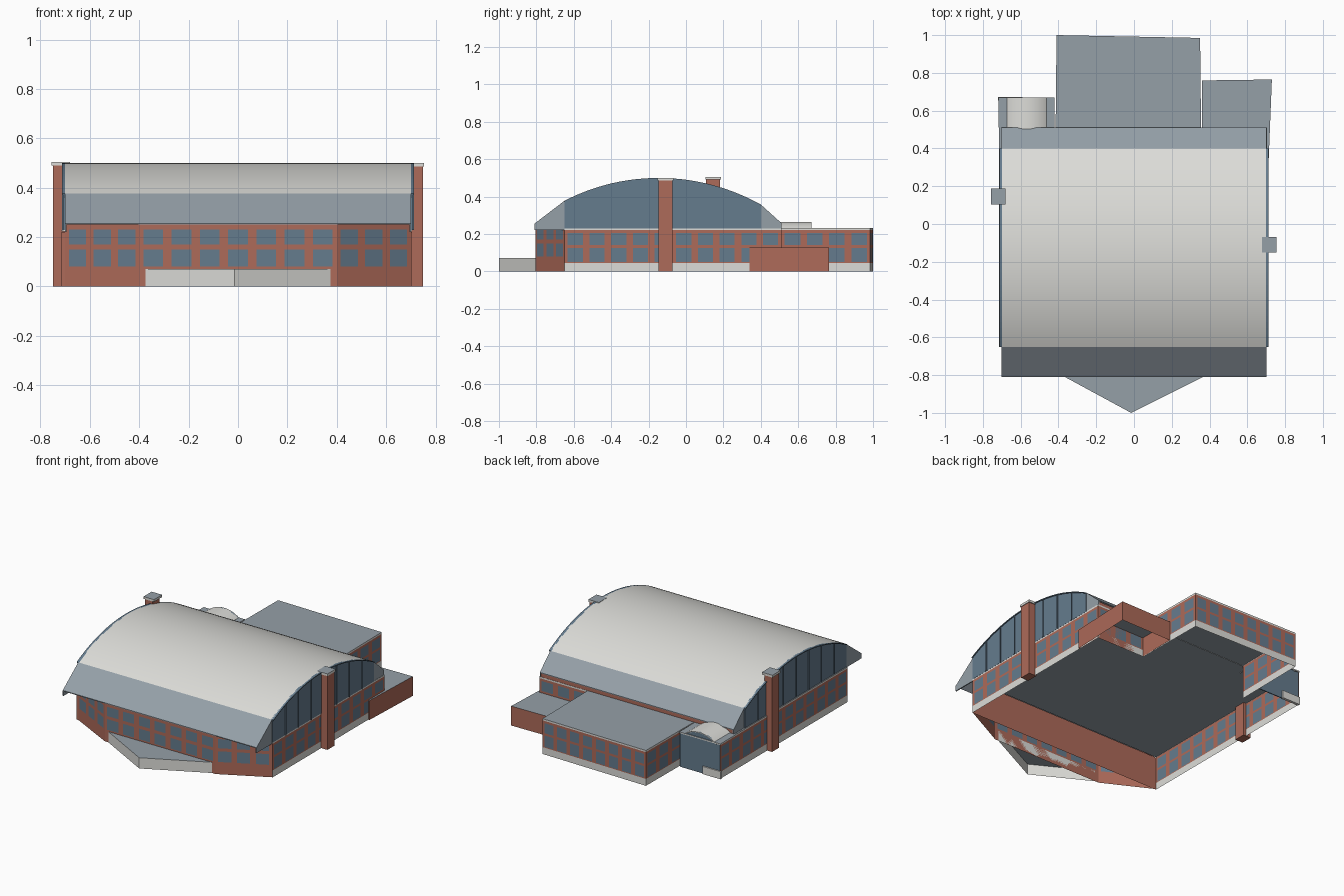
import bpy, bmesh, math

cube = bpy.data.objects.get("Cube")
if cube:
    bpy.data.objects.remove(cube, do_unlink=True)


def material(name, rgb):
    m = bpy.data.materials.new(name)
    m.use_nodes = True
    m.diffuse_color = (*rgb, 1)
    m.node_tree.nodes["Principled BSDF"].inputs["Base Color"].default_value = (*rgb, 1)
    return m


BRICK = material("brick red", (0.42, 0.145, 0.10))
GLASS = material("window blue", (0.13, 0.20, 0.27))
GREY = material("roof grey", (0.30, 0.35, 0.39))
WHITE = material("off white", (0.72, 0.72, 0.69))


def finish(name, bm, mats, smooth=False):
    me = bpy.data.meshes.new(name)
    bm.to_mesh(me)
    bm.free()
    for m in mats:
        me.materials.append(m)
    ob = bpy.data.objects.new(name, me)
    bpy.context.collection.objects.link(ob)
    if smooth:
        bpy.ops.object.select_all(action='DESELECT')
        ob.select_set(True)
        bpy.context.view_layer.objects.active = ob
        bpy.ops.object.shade_smooth_by_angle(angle=math.radians(30))
    return ob


def prism(name, outline, lo, hi, axis, side, cap=None, open_bottom=False, smooth=False):
    """Extrude a 2D outline along an axis; caps may have their own colour."""
    place = {'x': lambda a, b, t: (t, a, b),
             'y': lambda a, b, t: (a, t, b),
             'z': lambda a, b, t: (a, b, t)}[axis]
    bm = bmesh.new()
    low = [bm.verts.new(place(a, b, lo)) for a, b in outline]
    top = [bm.verts.new(place(a, b, hi)) for a, b in outline]
    n = len(outline)
    for i in range(n):
        j = (i + 1) % n
        bm.faces.new((low[i], low[j], top[j], top[i]))
    caps = [bm.faces.new(top)]
    if not open_bottom:
        caps.append(bm.faces.new(low[::-1]))
    for f in caps:
        f.material_index = 1
    bmesh.ops.recalc_face_normals(bm, faces=bm.faces)
    return finish(name, bm, [side, cap or side], smooth)


def rect(a0, a1, b0, b1):
    return [(a0, b0), (a1, b0), (a1, b1), (a0, b1)]


def arc(a0, b0, a1, b1, peak, count):
    """Points on a circular bow from (a0, b0) to (a1, b1) with the given rise."""
    half = (a1 - a0) / 2
    r = (half ** 2 + peak ** 2) / (2 * peak)
    pts = []
    for i in range(count + 1):
        t = i / count
        s = half * (2 * t - 1)
        rise = math.sqrt(r * r - s * s) - (r - peak)
        pts.append((a0 + 2 * half * t, b0 + (b1 - b0) * t + rise))
    return pts


def sheet(name, top, thick, lo, hi, axis, mat, smooth=False):
    under = [(a, b - thick) for a, b in reversed(top)]
    return prism(name, top + under, lo, hi, axis, mat, smooth=smooth)


# Wall courses from the ground up: top height and kind
SIDE_ROWS = [(.045, 'base'), (.05, 'brick'), (.125, 'win'), (.14, 'brick'),
             (.205, 'win'), (.22, 'brick'), (.23, 'base')]
FRONT_ROWS = [(.08, 'brick'), (.15, 'win'), (.17, 'brick'), (.23, 'win'), (.255, 'brick')]


def wall(name, p, q, windows, rows, share=.7):
    """Gridded wall whose window cells are coloured as glass."""
    cuts = [0]
    for i in range(windows):
        cuts += [(i + .5 - share / 2) / windows, (i + .5 + share / 2) / windows]
    cuts.append(1)
    levels = [0] + [z for z, _ in rows]
    bm = bmesh.new()
    grid = [[bm.verts.new((p[0] + (q[0] - p[0]) * t, p[1] + (q[1] - p[1]) * t, z))
             for t in cuts] for z in levels]
    for r, (_, kind) in enumerate(rows):
        for c in range(len(cuts) - 1):
            f = bm.faces.new((grid[r][c], grid[r][c + 1], grid[r + 1][c + 1], grid[r + 1][c]))
            f.material_index = 2 if kind == 'base' else int(kind == 'win' and c % 2 == 1)
    return finish(name, bm, [BRICK, GLASS, WHITE])


L, R = -.715, .705           # side wall planes
F, B = -.65, .51             # front and back of the hall

# Main hall walls and ceiling
wall("right_wall", (R, F), (R, B), 10, SIDE_ROWS)
wall("left_wall", (L, .67), (L, F), 12, SIDE_ROWS)
wall("hall_back_wall", (R, B), (.355, B), 3, SIDE_ROWS)
wall("hall_inner_front_wall", (L, F), (R, F), 0, [(.22, 'brick')])
prism("hall_ceiling", rect(L, R, F, B), .222, .228, 'z', WHITE, GREY)

# Faceted front bay
bay = [(-.7, F), (-.4, -.805), (.4, -.805), (.7, F)]
for label, i, n in (("left", 0, 3), ("middle", 1, 7), ("right", 2, 3)):
    wall("front_bay_" + label, bay[i], bay[i + 1], n, FRONT_ROWS)

# Bowed main roof and sloping eaves
bow = arc(F, .377, .4, .357, .132, 32)
sheet("bowed_roof", bow, .006, -.7, .7, 'x', WHITE, smooth=True)
sheet("front_eave", [(-.81, .255), (F, .377)], .005, -.7, .7, 'x', GREY)
sheet("back_eave", [(.4, .357), (B, .258)], .005, -.7, .7, 'x', GREY)
prism("back_eave_band", rect(-.7, .7, .495, .505), .228, .254, 'z', BRICK)

for side, label in ((-1, "left"), (1, "right")):
    lo, hi = sorted((side * .694, side * .706))
    # Glazed gable with slim upright fins
    prism(label + "_gable", [(F, .228)] + bow + [(.4, .228)], lo, hi, 'x', GLASS)
    lo, hi = sorted((side * .70, side * .712))
    for k in range(4, 32, 4):
        y, z = bow[k]
        prism(label + "_gable_fin", rect(y - .002, y + .002, .228, z - .004), lo, hi, 'x', GLASS)
    sheet(label + "_gable_rim", bow, .006, lo, hi, 'x', GLASS)
    # Cheeks closing the eaves
    lo, hi = sorted((side * .695, side * .7015))
    prism(label + "_front_cheek", [(-.81, .22), (F, .22), (F, .377), (-.81, .255)],
          lo, hi, 'x', GREY)
    prism(label + "_back_cheek", [(.4, .228), (B, .228), (B, .258), (.4, .357)],
          lo, hi, 'x', GREY)

# Flat-roofed back block
block = [(.355, B), (.35, .985), (-.41, 1.0), (-.415, B)]
for label, i, n in (("right", 0, 4), ("back", 1, 8), ("left", 2, 4)):
    wall("back_block_" + label, block[i], block[i + 1], n, SIDE_ROWS)
prism("back_block_roof", block, .224, .231, 'z', WHITE, GREY)

# Low side annex, open underneath
prism("low_annex", [(.36, .76), (.36, B), (.705, B), (.705, .34), (.713, .34), (.73, .765)],
      0, .127, 'z', BRICK, GREY, open_bottom=True)

# Small vaulted entrance
vault = arc(-.685, .22, -.45, .22, .045, 16)
sheet("entrance_vault", vault, .004, .44, .67, 'y', WHITE, smooth=True)
prism("entrance_glass", [(L, 0), (L, .222)] + vault + [(-.42, .222), (-.42, 0)],
      .658, .664, 'y', GLASS)
prism("entrance_base", rect(-.72, -.59, 0, .05), .655, .672, 'y', WHITE)
prism("entrance_roof", rect(-.718, -.42, B, .67), .222, .23, 'z', WHITE, GREY)

# Front terrace
prism("front_terrace", [(-.375, -.805), (-.015, -1.0), (.375, -.805)], 0, .07, 'z',
      WHITE, GREY, open_bottom=True)

# Chimneys with flat caps
for label, x0, x1, y, top, cx in (("left", -.75, -.695, .145, .49, -.718),
                                  ("right", .695, .75, -.11, .485, .716)):
    prism(label + "_chimney", rect(x0, x1, y - .037, y + .037), 0, top, 'z', BRICK)
    prism(label + "_chimney_cap", rect(cx - .038, cx + .038, y - .042, y + .042),
          top, top + .015, 'z', WHITE, GREY)
